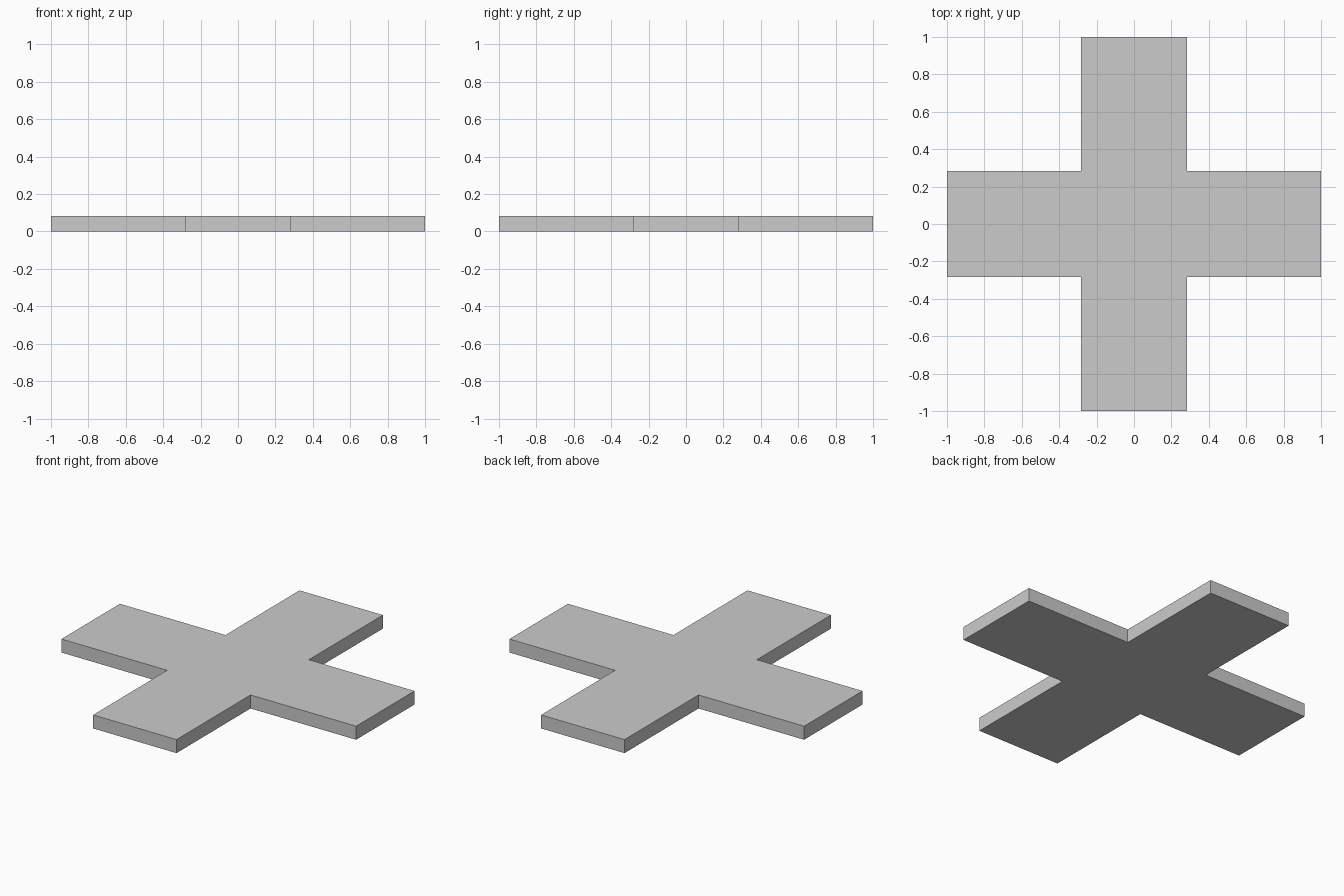
import bpy
import bmesh

if "Cube" in bpy.data.objects:
    bpy.data.objects.remove(bpy.data.objects["Cube"])

HALF = 1.0      # arm reach
ARM = 0.283     # half width of each arm
THICK = 0.083

# Cross outline: one corner pattern turned through four quarters
outline = []
corner = [(HALF, -ARM), (HALF, ARM), (ARM, ARM)]
for _ in range(4):
    outline += corner
    corner = [(-y, x) for x, y in corner]

# Flat cross plate, extruded up from the ground
bm = bmesh.new()
base = bm.faces.new([bm.verts.new((x, y, 0)) for x, y in outline])
top = bmesh.ops.extrude_face_region(bm, geom=[base], use_keep_orig=True)
top_verts = [g for g in top["geom"] if isinstance(g, bmesh.types.BMVert)]
bmesh.ops.translate(bm, verts=top_verts, vec=(0, 0, THICK))
bmesh.ops.recalc_face_normals(bm, faces=bm.faces)

mesh = bpy.data.meshes.new("cross_plate")
bm.to_mesh(mesh)
bm.free()
bpy.context.collection.objects.link(bpy.data.objects.new("cross_plate", mesh))
